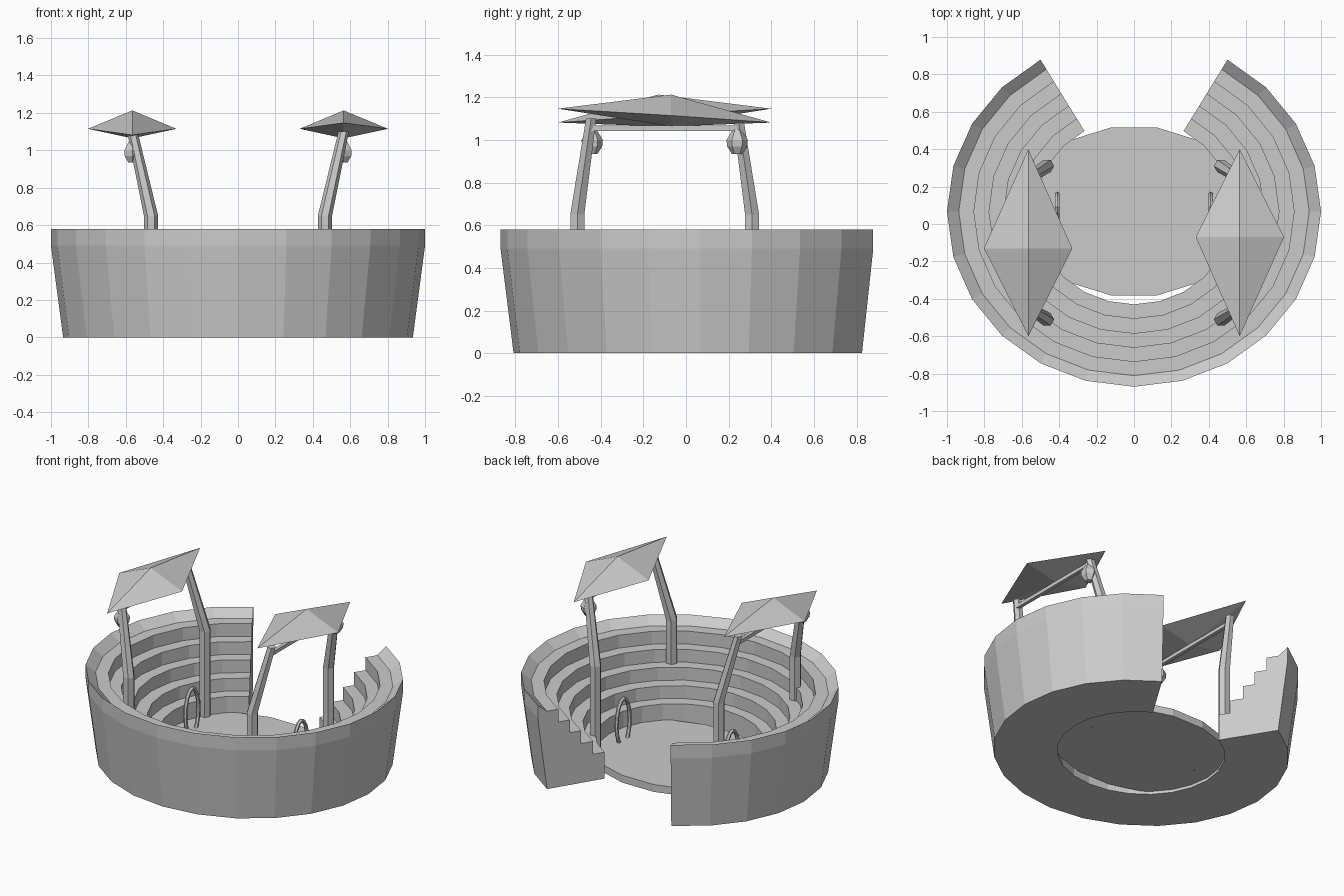
import bpy, bmesh
from math import sin, cos, pi, radians
from mathutils import Vector

if "Cube" in bpy.data.objects:
    bpy.data.objects.remove(bpy.data.objects["Cube"])

stone = bpy.data.materials.new("stone_grey")
stone.use_nodes = True
GREY = (0.6, 0.6, 0.6, 1)
stone.diffuse_color = GREY
stone.node_tree.nodes["Principled BSDF"].inputs["Base Color"].default_value = GREY

CENTRE_Y = 0.067   # centre of the seating bowl
PIVOT_Y = -0.1     # centre of the two shelters
OVAL = 0.937       # depth to width ratio of the bowl


def finish(name, bm):
    bmesh.ops.recalc_face_normals(bm, faces=bm.faces)
    mesh = bpy.data.meshes.new(name)
    bm.to_mesh(mesh)
    bm.free()
    mesh.materials.append(stone)
    ob = bpy.data.objects.new(name, mesh)
    bpy.context.collection.objects.link(ob)
    return ob


def loft(name, rings, closed=False):
    """Skin a list of point rings; cap the ends or join last to first."""
    bm = bmesh.new()
    loops = [[bm.verts.new(p) for p in ring] for ring in rings]
    pairs = list(zip(loops, loops[1:]))
    if closed:
        pairs.append((loops[-1], loops[0]))
    else:
        bm.faces.new(loops[0])
        bm.faces.new(loops[-1])
    for a, b in pairs:
        for i in range(len(a)):
            j = (i + 1) % len(a)
            bm.faces.new((a[i], a[j], b[j], b[i]))
    return finish(name, bm)


def flat_ring(centre, rx, ry, sides, turn=0.0):
    c = Vector(centre)
    return [c + Vector((rx * cos(a), ry * sin(a), 0))
            for a in (turn + 2 * pi * i / sides for i in range(sides))]


# Stepped seating bowl, swept around with an opening at the back
profile = [(0.935, 0), (1.0, 0.49), (1.0, 0.58), (0.937, 0.53)]
radii = [0.856, 0.775, 0.695, 0.61, 0.53]
for i, r in enumerate(radii):
    z = 0.53 - 0.0875 * i
    profile.append((r, z))
    profile.append((r, z - 0.0875 if i < 4 else 0))
sections = []
for i in range(21):
    a = radians(60 - 15 * i)
    sections.append([(r * cos(a), CENTRE_Y + OVAL * r * sin(a), z) for r, z in profile])
loft("seating_bowl", sections)

# Stage floor
loft("stage_floor", [flat_ring((0, CENTRE_Y, z), 0.61, 0.459, 16, pi / 16)
                     for z in (0.02, 0.07)])

# Oval hoops standing on the stage
for side, label in ((1, "left"), (-1, "right")):
    hoop = []
    for i in range(16):
        a = 2 * pi * i / 16
        ring = []
        for j in range(6):
            b = 2 * pi * j / 6
            ring.append((side * 0.41 + 0.013 * sin(b),
                         0.09 + (0.07 + 0.013 * cos(b)) * cos(a),
                         0.19 + (0.16 + 0.013 * cos(b)) * sin(a)))
        hoop.append(ring)
    loft(label + "_hoop", hoop, closed=True)


# Two shelters, each the other turned by half a circle
def shelter(label, s):
    def place(x, y, z):
        return Vector((s * x, PIVOT_Y + s * y, z))

    # Diamond canopy with a shallow underside, tilted along its length
    bm = bmesh.new()
    rim = [bm.verts.new(place(*p)) for p in
           ((0.565, -0.5, 1.147), (0.802, 0.03, 1.115),
            (0.565, 0.5, 1.082), (0.33, 0.03, 1.115))]
    for z in (1.213, 1.064):
        tip = bm.verts.new(place(0.565, 0.03, z))
        for i in range(4):
            bm.faces.new((rim[i], rim[(i + 1) % 4], tip))
    finish(label + "_canopy", bm)

    # Bent posts
    for end, part in ((-1, "_post_a"), (1, "_post_b")):
        path = ((0.465, 0.41, 0.02, 0.038), (0.465, 0.41, 0.65, 0.038),
                (0.565, 0.345, 1.1, 0.028))
        loft(label + part, [flat_ring(place(x, end * y, z), r, r, 6)
                            for x, y, z, r in path])

    # Beam between the post tops
    w = 0.012
    loft(label + "_beam", [[place(0.565 + dx, y, 1.055 + dz) for dx, dz in
                            ((-w, -w), (w, -w), (w, w), (-w, w))]
                           for y in (-0.345, 0.345)])

    # Hanging lantern
    loft(label + "_lantern", [flat_ring(place(0.565, 0.34, z), r, r, 6, pi / 6)
                              for z, r in ((0.935, 0.025), (0.97, 0.047),
                                           (1.0, 0.05), (1.05, 0.02))])


shelter("left", 1)
shelter("right", -1)
